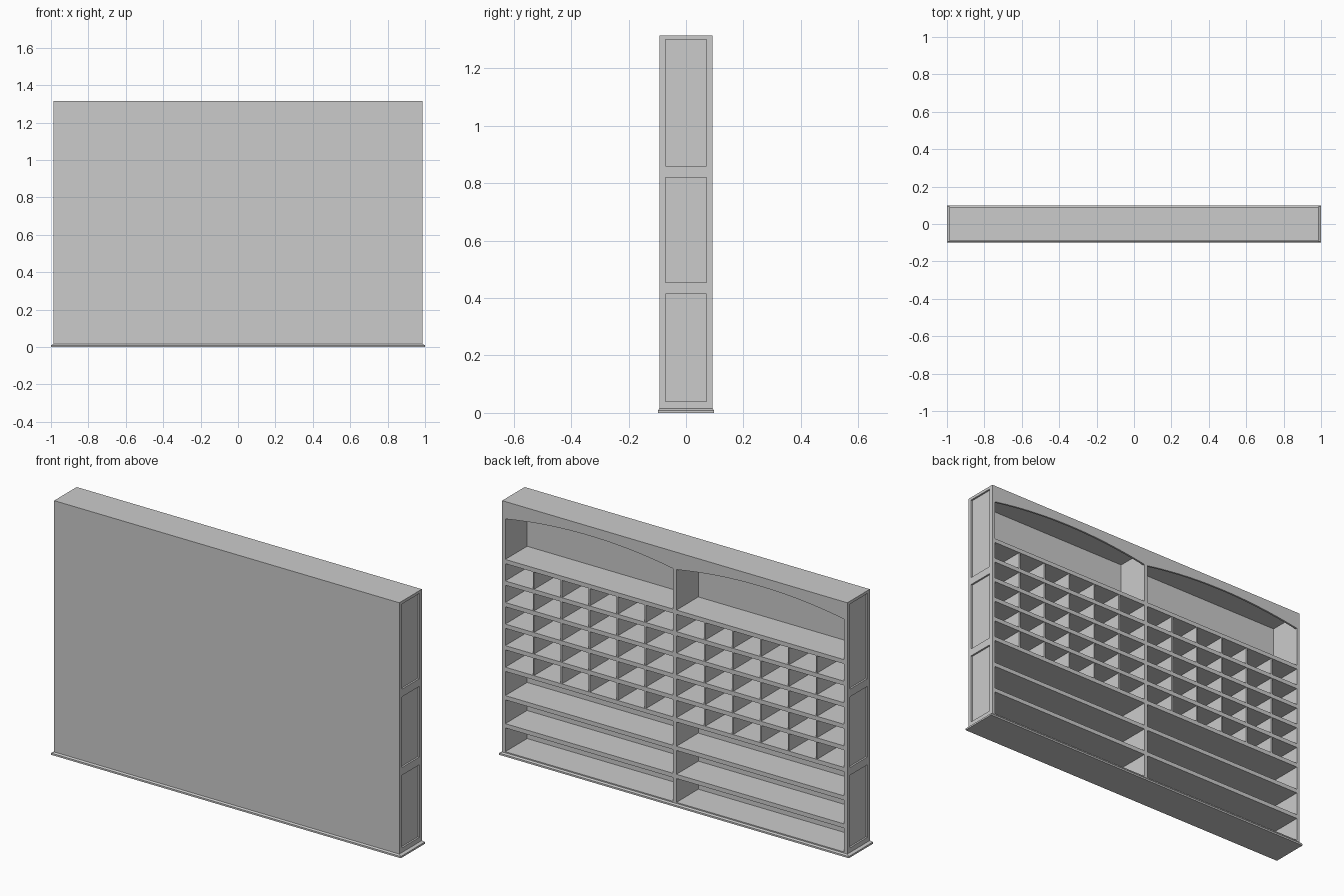
import bpy
import bmesh
from mathutils import Matrix, Vector

cube = bpy.data.objects.get("Cube")
if cube:
    bpy.data.objects.remove(cube, do_unlink=True)

# Main dimensions
HALF_W, HALF_D, HEIGHT = 0.987, 0.092, 1.315
BASE_Z = 0.016
INNER_X = 0.969
MID = 0.01            # half thickness of the centre upright
BACK = 0.006          # back sheet thickness
BOARD = 0.022         # shelf thickness
TOP_Z = 1.3           # underside of the top board


def add_box(bm, x0, x1, y0, y1, z0, z1):
    size = Vector((x1 - x0, y1 - y0, z1 - z0))
    centre = Vector((x0 + x1, y0 + y1, z0 + z1)) / 2
    bmesh.ops.create_cube(
        bm, size=1, matrix=Matrix.Translation(centre) @ Matrix.Diagonal(size).to_4x4())


def finish(name, bm):
    bmesh.ops.recalc_face_normals(bm, faces=bm.faces)
    mesh = bpy.data.meshes.new(name)
    bm.to_mesh(mesh)
    bm.free()
    obj = bpy.data.objects.new(name, mesh)
    bpy.context.collection.objects.link(obj)
    return obj


def boxes(name, *specs):
    bm = bmesh.new()
    for spec in specs:
        add_box(bm, *spec)
    return finish(name, bm)


# Plinth with a chamfered upper lip
bm = bmesh.new()
rings = []
for hx, hy, z in ((1, 0.098, 0), (1, 0.098, 0.009), (HALF_W, HALF_D, BASE_Z)):
    rings.append([bm.verts.new((sx * hx, sy * hy, z))
                  for sx, sy in ((-1, -1), (1, -1), (1, 1), (-1, 1))])
for low, high in zip(rings, rings[1:]):
    for i in range(4):
        j = (i + 1) % 4
        bm.faces.new((low[i], low[j], high[j], high[i]))
bm.faces.new(rings[0])
bm.faces.new(rings[-1])
finish("plinth", bm)

# Closed sheet, top board and centre upright
boxes("back_sheet", (-HALF_W, HALF_W, -HALF_D, BACK - HALF_D, BASE_Z, HEIGHT))
boxes("top_board", (-HALF_W, HALF_W, BACK - HALF_D, HALF_D, TOP_Z, HEIGHT))
boxes("centre_upright", (-MID, MID, BACK - HALF_D, HALF_D, BASE_Z, TOP_Z))

# End walls: thin core plus raised stiles and rails around three sunk panels
RAILS = ((BASE_Z, 0.04), (0.415, 0.455), (0.82, 0.86), (TOP_Z, HEIGHT))
CORE_X, STILE_Y = 0.978, 0.072
for side, label in ((1, "left"), (-1, "right")):
    def span(a, b):
        return tuple(sorted((side * a, side * b)))
    boxes(label + "_end_core",
          span(INNER_X, CORE_X) + (BACK - HALF_D, HALF_D, BASE_Z, TOP_Z))
    frame = [span(CORE_X, HALF_W) + (-STILE_Y, STILE_Y, lo, hi) for lo, hi in RAILS]
    frame += [span(CORE_X, HALF_W) + ys + (BASE_Z, HEIGHT)
              for ys in ((-HALF_D, -STILE_Y), (STILE_Y, HALF_D))]
    boxes(label + "_end_frame", *frame)

# Shelves, cubby dividers and arched fascia for each half
ROWS, COLUMNS = 5, 6
CUBBY_LOW, CUBBY_HIGH = 0.437, 0.994
row_step = (CUBBY_HIGH - CUBBY_LOW) / ROWS
cubby_shelves = [CUBBY_LOW + i * row_step for i in range(ROWS + 1)]
lower_shelves = [0.145, 0.29]
ARCH_END, ARCH_RISE, FASCIA = 1.225, 0.042, 0.01

for side, label in ((1, "left"), (-1, "right")):
    x0, x1 = sorted((side * MID, side * INNER_X))
    shelf_specs = [(x0, x1, BACK - HALF_D, HALF_D, z, z + BOARD)
                   for z in lower_shelves + cubby_shelves]
    shelf_specs.append((x0, x1, BACK - HALF_D, HALF_D, BASE_Z, BASE_Z + 0.006))
    boxes(label + "_shelves", *shelf_specs)

    dividers = []
    for c in range(1, COLUMNS):
        x = x0 + (x1 - x0) * c / COLUMNS
        for z in cubby_shelves[:-1]:
            dividers.append((x - 0.004, x + 0.004, BACK - HALF_D, HALF_D - 0.002,
                             z + BOARD, z + row_step))
    boxes(label + "_cubby_dividers", *dividers)

    # Arched fascia under the top board
    bm = bmesh.new()
    steps = 24
    columns = []
    for i in range(steps + 1):
        t = i / steps
        x = x0 + (x1 - x0) * t
        z = ARCH_END + ARCH_RISE * 4 * t * (1 - t)
        columns.append([bm.verts.new((x, y, h)) for y, h in (
            (HALF_D - FASCIA, z), (HALF_D, z), (HALF_D, TOP_Z), (HALF_D - FASCIA, TOP_Z))])
    for a, b in zip(columns, columns[1:]):
        for i in range(4):
            j = (i + 1) % 4
            bm.faces.new((a[i], a[j], b[j], b[i]))
    bm.faces.new(columns[0])
    bm.faces.new(columns[-1])
    finish(label + "_arched_fascia", bm)
